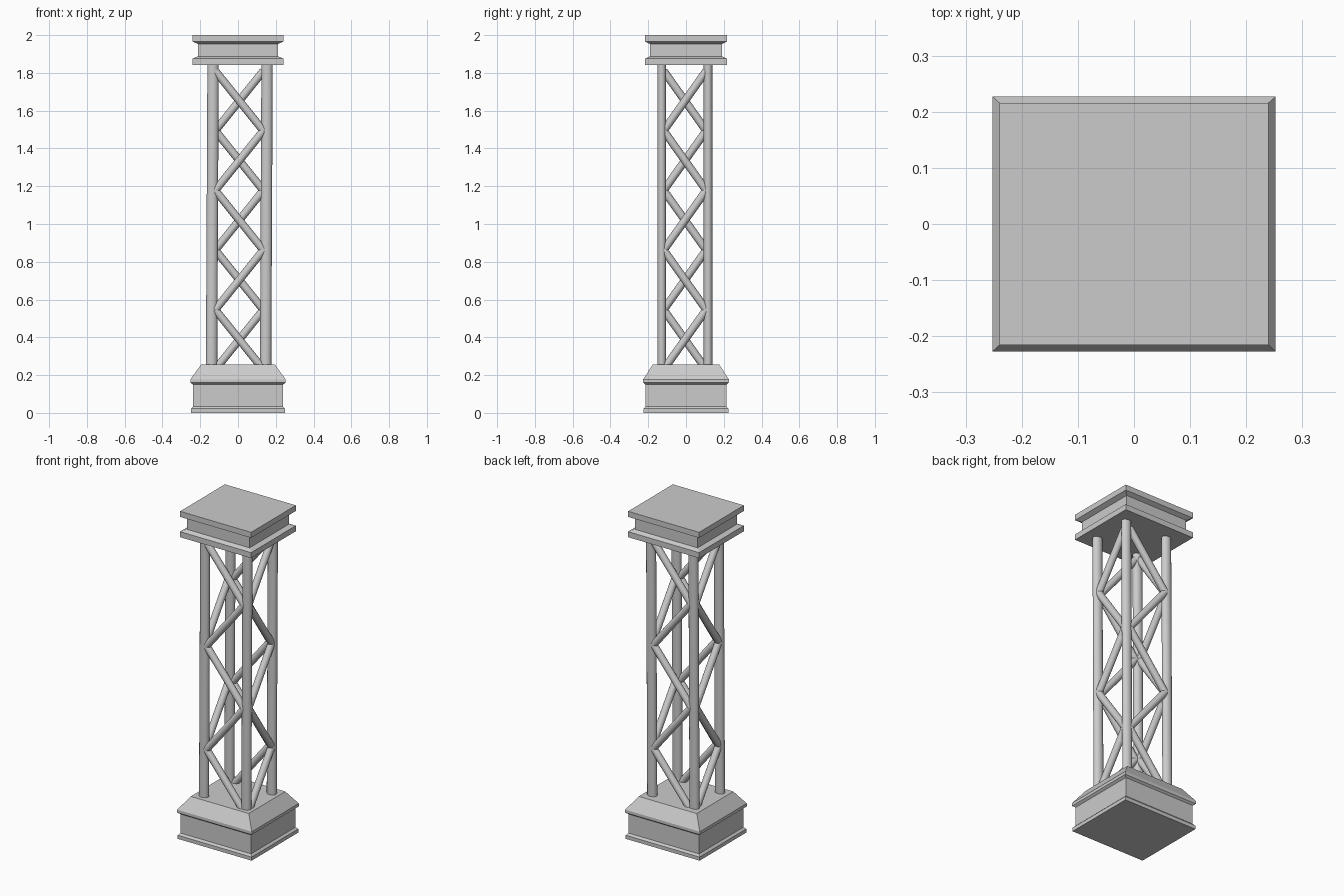
import bpy, bmesh, math
from mathutils import Vector, Matrix

if "Cube" in bpy.data.objects:
    bpy.data.objects.remove(bpy.data.objects["Cube"])

DEPTH = 0.9  # plan depth / width ratio


def finish(bm, name):
    bmesh.ops.recalc_face_normals(bm, faces=bm.faces)
    me = bpy.data.meshes.new(name)
    bm.to_mesh(me)
    bm.free()
    ob = bpy.data.objects.new(name, me)
    bpy.context.collection.objects.link(ob)
    return ob


def stacked_block(name, profile):
    """Rectangular moulding lofted from (half width, height) pairs."""
    bm = bmesh.new()
    rings = [[bm.verts.new((sx * w, sy * w * DEPTH, z))
              for sx, sy in ((-1, -1), (1, -1), (1, 1), (-1, 1))]
             for w, z in profile]
    for a, b in zip(rings, rings[1:]):
        for i in range(4):
            j = (i + 1) % 4
            bm.faces.new((a[i], a[j], b[j], b[i]))
    bm.faces.new(rings[0][::-1])
    bm.faces.new(rings[-1])
    return finish(bm, name)


def add_rod(bm, p, q, r, sides=16):
    d = q - p
    m = Matrix.Translation((p + q) / 2) @ d.to_track_quat('Z', 'Y').to_matrix().to_4x4()
    bmesh.ops.create_cone(bm, cap_ends=True, segments=sides, radius1=r, radius2=r,
                          depth=d.length, matrix=m)


def smooth(ob):
    bpy.ops.object.select_all(action='DESELECT')
    ob.select_set(True)
    bpy.context.view_layer.objects.active = ob
    bpy.ops.object.shade_smooth_by_angle(angle=math.radians(40))


# Base plinth with foot lip and sloping shoulder
stacked_block("base_plinth", [(0.25, 0), (0.25, 0.022), (0.238, 0.034), (0.238, 0.15),
                              (0.252, 0.16), (0.252, 0.178), (0.196, 0.255)])

# Capital: two lipped plates around a narrower neck
stacked_block("top_cap", [(0.24, 1.842), (0.24, 1.876), (0.212, 1.888), (0.212, 1.953),
                          (0.24, 1.966), (0.24, 2.0)])

# Four oval posts, very slightly leaning
X = {-1: -0.136, 1: 0.150}
Y = {-1: -0.128, 1: 0.117}
corners = {"front_left": (-1, -1), "front_right": (1, -1),
           "back_right": (1, 1), "back_left": (-1, 1)}
for label, (sx, sy) in corners.items():
    bm = bmesh.new()
    bottom, top = Vector((-0.004, 0, 0.24)), Vector((0.004, 0, 1.85))
    add_rod(bm, bottom, top, 0.030)
    for v in bm.verts:
        v.co.y *= 0.78
    bmesh.ops.translate(bm, verts=bm.verts, vec=(X[sx], Y[sy], 0))
    smooth(finish(bm, label + "_post"))

# One zigzag of five braces per side, alternating between neighbouring posts
heights = [1.81 - 0.316 * i for i in range(6)]
sides = {"front": ((-1, -1), (1, -1)), "left": ((-1, -1), (-1, 1)),
         "back": ((1, 1), (-1, 1)), "right": ((1, 1), (1, -1))}
for label, ends in sides.items():
    along_x = ends[0][1] == ends[1][1]
    bm = bmesh.new()
    pts = []
    for i, z in enumerate(heights):
        sx, sy = ends[i % 2]
        x, y = X[sx], Y[sy]
        if along_x:
            x, y = x - sx * 0.016, y + sy * 0.003
        else:
            x, y = x + sx * 0.003, y - sy * 0.010
        pts.append(Vector((x, y, z)))
    for p, q in zip(pts, pts[1:]):
        add_rod(bm, p, q, 0.021)
    smooth(finish(bm, label + "_braces"))
